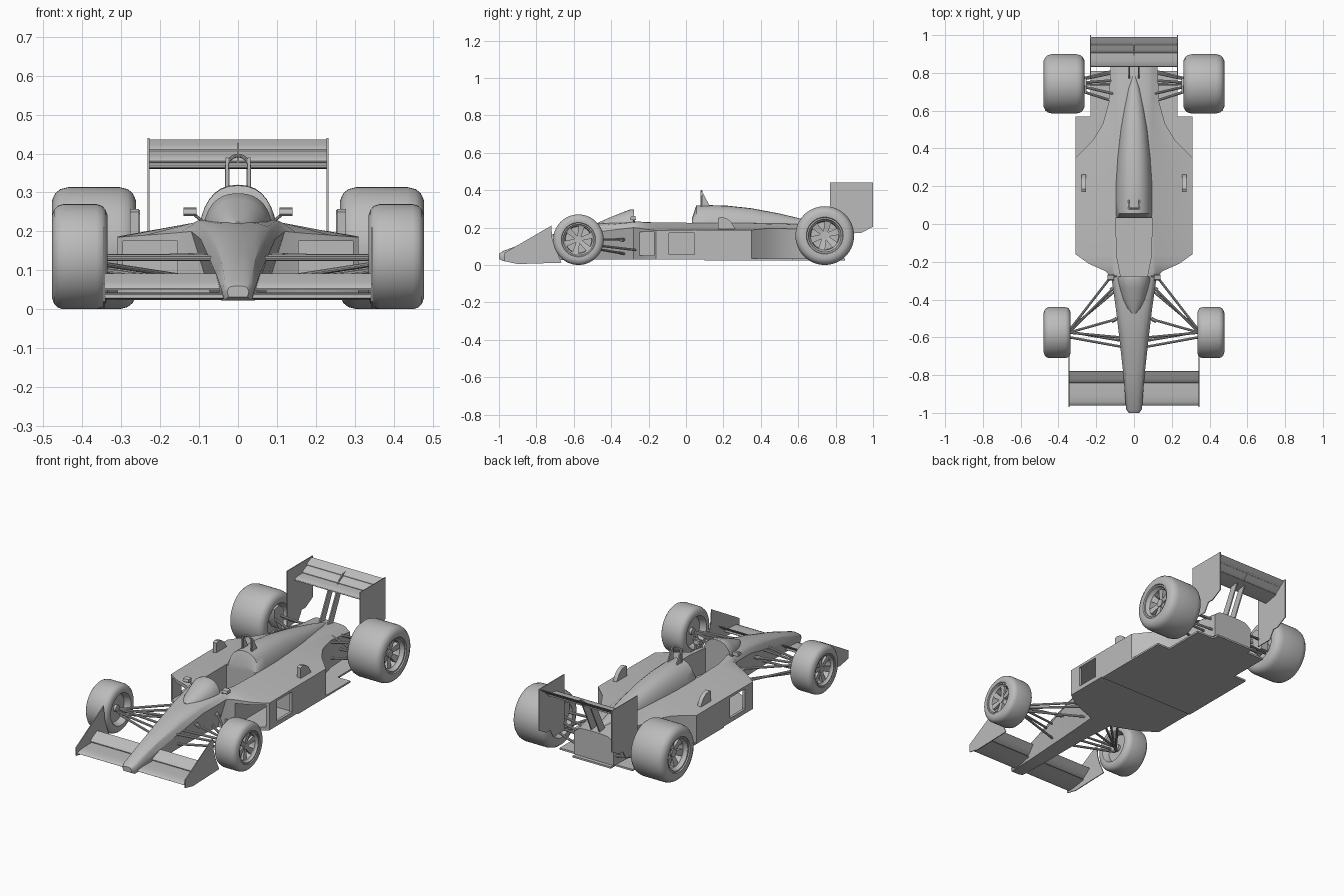
import bpy, bmesh, math
from mathutils import Vector

if "Cube" in bpy.data.objects:
    bpy.data.objects.remove(bpy.data.objects["Cube"])

grey = bpy.data.materials.new("body grey")
grey.diffuse_color = (0.5, 0.5, 0.5, 1)
grey.use_nodes = True
grey.node_tree.nodes["Principled BSDF"].inputs["Base Color"].default_value = grey.diffuse_color


def finish(name, bm, mirror=False):
    bmesh.ops.recalc_face_normals(bm, faces=bm.faces)
    me = bpy.data.meshes.new(name)
    bm.to_mesh(me)
    bm.free()
    me.materials.append(grey)
    me.shade_smooth()
    me.set_sharp_from_angle(angle=math.radians(32))
    ob = bpy.data.objects.new(name, me)
    bpy.context.collection.objects.link(ob)
    if mirror:
        ob.modifiers.new("mirror", 'MIRROR').use_mirror_merge = False
    return ob


def add_loft(bm, rings):
    """Skin a list of closed rings and cap both ends."""
    vs = [[bm.verts.new(p) for p in r] for r in rings]
    n = len(vs[0])
    for a, b in zip(vs, vs[1:]):
        for i in range(n):
            bm.faces.new((a[i], a[(i + 1) % n], b[(i + 1) % n], b[i]))
    bm.faces.new(vs[0])
    bm.faces.new(vs[-1])


def loft(name, rings, mirror=False):
    bm = bmesh.new()
    add_loft(bm, rings)
    return finish(name, bm, mirror)


def prism(name, pts, axis, lo, hi, mirror=False):
    """Extrude a flat outline: axis 'x' takes (y, z), axis 'z' takes (x, y)."""
    put = (lambda p, t: (t, p[0], p[1])) if axis == 'x' else (lambda p, t: (p[0], p[1], t))
    return loft(name, [[put(p, t) for p in pts] for t in (lo, hi)], mirror)


def add_tube(bm, p, q, r, n=10):
    p, q = Vector(p), Vector(q)
    rot = (q - p).to_track_quat('Z', 'Y')
    ring = [rot @ Vector((r * math.cos(2 * math.pi * i / n), r * math.sin(2 * math.pi * i / n), 0)) for i in range(n)]
    add_loft(bm, [[p + v for v in ring], [q + v for v in ring]])


def tubes(name, segs, r, mirror=True):
    bm = bmesh.new()
    for p, q in segs:
        add_tube(bm, p, q, r)
    return finish(name, bm, mirror)


def foil(name, y0, z0, y1, z1, t, half):
    """Wing plane from leading to trailing edge, rounded in front."""
    d = Vector((y1 - y0, z1 - z0))
    n = Vector((-d.y, d.x)).normalized() * t
    prof = [(0, 0), (.03, .4), (.15, .8), (.4, .8), (1, .1), (1, -.1), (.5, -.5), (.15, -.6), (.03, -.3)]
    pts = [Vector((y0, z0)) + d * a + n * b for a, b in prof]
    return prism(name, pts, 'x', -half, half)


def full(half, y):
    """Mirror a half section (x, z) into a full ring at y."""
    return [(x, y, z) for x, z in half] + [(-x, y, z) for x, z in half[-2:0:-1]]


# Body: nose, tub, sidepods and gearbox in one loft
# y, bottom width, bottom z, outer width, outer z, shoulder width, shoulder z, top z
SECTIONS = [
    (-1.0, .024, .032, .028, .045, .024, .055, .060),
    (-.98, .035, .022, .042, .048, .036, .064, .074),
    (-.80, .042, .022, .056, .090, .048, .115, .140),
    (-.60, .048, .028, .078, .140, .068, .168, .195),
    (-.45, .055, .030, .096, .180, .085, .202, .225),
    (-.28, .068, .030, .120, .200, .108, .222, .235),
    (-.25, .150, .030, .150, .197, .115, .222, .235),
    (-.21, .240, .030, .240, .190, .115, .222, .233),
    (-.16, .310, .030, .310, .185, .115, .222, .232),
    (.05, .310, .030, .310, .187, .115, .220, .230),
    (.35, .310, .030, .310, .187, .110, .215, .230),
    (.44, .220, .030, .220, .196, .105, .212, .226),
    (.53, .165, .030, .165, .194, .100, .210, .224),
    (.65, .132, .030, .132, .188, .095, .206, .218),
    (.83, .125, .035, .125, .165, .095, .188, .195)]
rings = []
for y, wb, zb, wo, zo, wi, zi, zt in SECTIONS:
    arc = [(wi * math.cos(a), zi + (zt - zi) * math.sin(a)) for a in (0, .45, .9, 1.25)]
    rings.append(full([(0, zb), (wb, zb), (wo, zo)] + arc + [(0, zt)], y))
body = loft("body", rings)

# Openings: cockpit, sidepod inlets, sidepod side windows
cutters = [
    prism("cockpit_cutter", [(-.07, -.278), (.07, -.278), (.092, -.17), (.096, .035), (-.096, .035), (-.092, -.17)], 'z', .09, .4),
    prism("inlet_cutter", [(.155, -.35), (.295, -.35), (.295, .06), (.155, .06)], 'z', .05, .175, True),
    prism("window_cutter", [(.25, -.09), (.35, -.09), (.35, .045), (.25, .045)], 'z', .055, .172, True)]
bpy.context.view_layer.objects.active = body
for c in cutters:
    m = body.modifiers.new("cut", 'BOOLEAN')
    m.operation, m.solver, m.object = 'DIFFERENCE', 'EXACT', c
    bpy.ops.object.modifier_apply(modifier=m.name)
    bpy.data.objects.remove(c)
body.data.shade_smooth()
body.data.set_sharp_from_angle(angle=math.radians(32))


# Cowl in front of the cockpit and engine cover behind it
def dome(name, sections, base):
    loft(name, [full([(0, base)] + [(w * math.cos(a) ** .85 if a < 1.57 else 0, base + (z - base) * math.sin(a))
                                    for a in [i * math.pi / 16 for i in range(9)]], y) for y, w, z in sections])


dome("cockpit_cowl", [(-.475, .012, .224), (-.45, .038, .235), (-.40, .060, .257), (-.34, .077, .281),
                      (-.295, .088, .298), (-.278, .086, .296)], .205)
dome("engine_cover", [(.032, .100, .25), (.055, .100, .318), (.12, .100, .32), (.22, .098, .317), (.35, .090, .303),
                      (.50, .074, .275), (.62, .055, .246), (.72, .033, .222), (.785, .008, .203)], .19)

# Floor plates
prism("floor", [(-.31, .1), (.31, .1), (.31, .57), (.23, .57), (.23, .81), (.12, .81), (.12, .85),
                (-.12, .85), (-.12, .81), (-.23, .81), (-.23, .57), (-.31, .57)], 'z', .024, .034)

# Roll hoop with side fairings
hoop = [(.029, .085, .30), (.029, .085, .365)] + [
    (.029 * math.cos(a), .083, .365 + .03 * math.sin(a)) for a in (.4, .8, 1.2, 1.57)]
tubes("roll_hoop", list(zip(hoop, hoop[1:])), .005)
prism("hoop_fairing", [(.078, .31), (.078, .39), (.09, .385), (.13, .31)], 'x', .025, .032, True)

# Mirrors and sidepod scoops
prism("mirror", [(-.30, .245), (-.295, .258), (-.27, .262), (-.268, .24), (-.295, .24)], 'x', .106, .14, True)
tubes("mirror_stalk", [((.09, -.275, .225), (.115, -.28, .245))], .004)
prism("pod_scoop", [(.17, .185), (.17, .25), (.185, .257), (.215, .25), (.24, .232), (.262, .195), (.262, .185)],
      'x', .254, .277, True)

# Front wing
foil("front_wing_main", -.96, .029, -.83, .042, .010, .345)
foil("front_wing_flap", -.842, .05, -.78, .091, .008, .345)
prism("front_endplate", [(-.97, .02), (-.97, .065), (-.72, .21), (-.715, .14), (-.70, .09), (-.665, .012), (-.9, .005)],
      'x', .342, .347, True)

# Rear wing
foil("rear_wing_main", .832, .364, .925, .378, .009, .23)
foil("rear_wing_middle_flap", .905, .378, .955, .408, .007, .23)
foil("rear_wing_top_flap", .945, .407, .99, .435, .006, .23)
prism("rear_endplate", [(.77, .44), (1.0, .44), (1.0, .205), (.935, .17), (.90, .17), (.87, .12), (.77, .12)],
      'x', .227, .232, True)
prism("rear_wing_support", [(.76, .18), (.81, .18), (.90, .368), (.855, .368)], 'x', .022, .029, True)
prism("rear_wing_bracket", [(.88, .37), (.93, .38), (.985, .432), (.94, .42)], 'x', -.003, .003)


# Wheels: lathed tyre and rim, spokes and hub
def wheel(name, x0, x1, y, R, rim):
    w, cx = x1 - x0, (x0 + x1) / 2
    prof = [(-.25, .05), (-.25, rim - .06), (-.44, rim), (-.49, rim + .04), (-.5, .78), (-.46, .90), (-.40, .965), (-.30, 1),
            (.30, 1), (.40, .965), (.46, .90), (.5, .78), (.49, rim + .05), (.46, rim + .03), (.46, rim - .02),
            (.40, rim - .04), (.36, rim - .09), (.12, rim - .11), (.12, .05)]
    n = 56
    rings = [[(cx + a * w, y + r * R * math.cos(2 * math.pi * i / n), R + r * R * math.sin(2 * math.pi * i / n))
              for i in range(n)] for a, r in prof]
    loft(name + "_tyre", rings, True)
    bm = bmesh.new()
    for k in range(6):
        a = k * math.pi / 3 + .3
        d, t = Vector((0, math.cos(a), math.sin(a))), Vector((0, -math.sin(a), math.cos(a)))
        c = Vector((cx, y, R))
        quads = []
        for r, h, o in ((.08, .07, .30), (rim - .07, .12, .36)):
            quads.append([c + d * r * R + t * s * h * R + Vector((u * w, 0, 0))
                          for s, u in ((-1, o - .1), (1, o - .1), (1, o), (-1, o))])
        add_loft(bm, quads)
    add_tube(bm, (cx - .35 * w, y, R), (cx + .34 * w, y, R), .14 * R, 20)
    finish(name + "_spokes", bm, True)


wheel("front_wheel", .335, .478, -.575, .135, .63)
wheel("rear_wheel", .262, .478, .742, .157, .58)

# Front suspension
hub = (.345, -.575, .135)
tubes("front_upper_arms", [(hub, (.075, -.60, .135)), (hub, (.08, -.50, .135)), (hub, (.10, -.33, .137)),
                           ((.34, -.60, .13), (.065, -.65, .13))], .0065)
tubes("front_lower_arms", [((.345, -.57, .10), (.055, -.62, .06)), ((.345, -.56, .10), (.07, -.33, .06)),
                           ((.34, -.56, .115), (.115, -.27, .08))], .0065)
tubes("front_arm_joints", [((.09, -.50, .135), (.118, -.515, .135)), ((.10, -.335, .135), (.125, -.35, .135))], .010)

# Rear suspension and brake ducts
rear = [((.28, .74 + dy * .4, z), (.11, .74 + dy, z2)) for dy, z, z2 in
        ((-.09, .19, .17), (.02, .19, .17), (.06, .17, .15), (-.09, .10, .08), (.0, .11, .10), (.07, .10, .08))]
tubes("rear_arms", rear + [((.28, .73, .10), (.11, .69, .19))], .007)
prism("rear_brake_duct", [(.69, .19), (.69, .245), (.73, .255), (.77, .22), (.77, .12), (.73, .12)], 'x', .252, .30, True)
